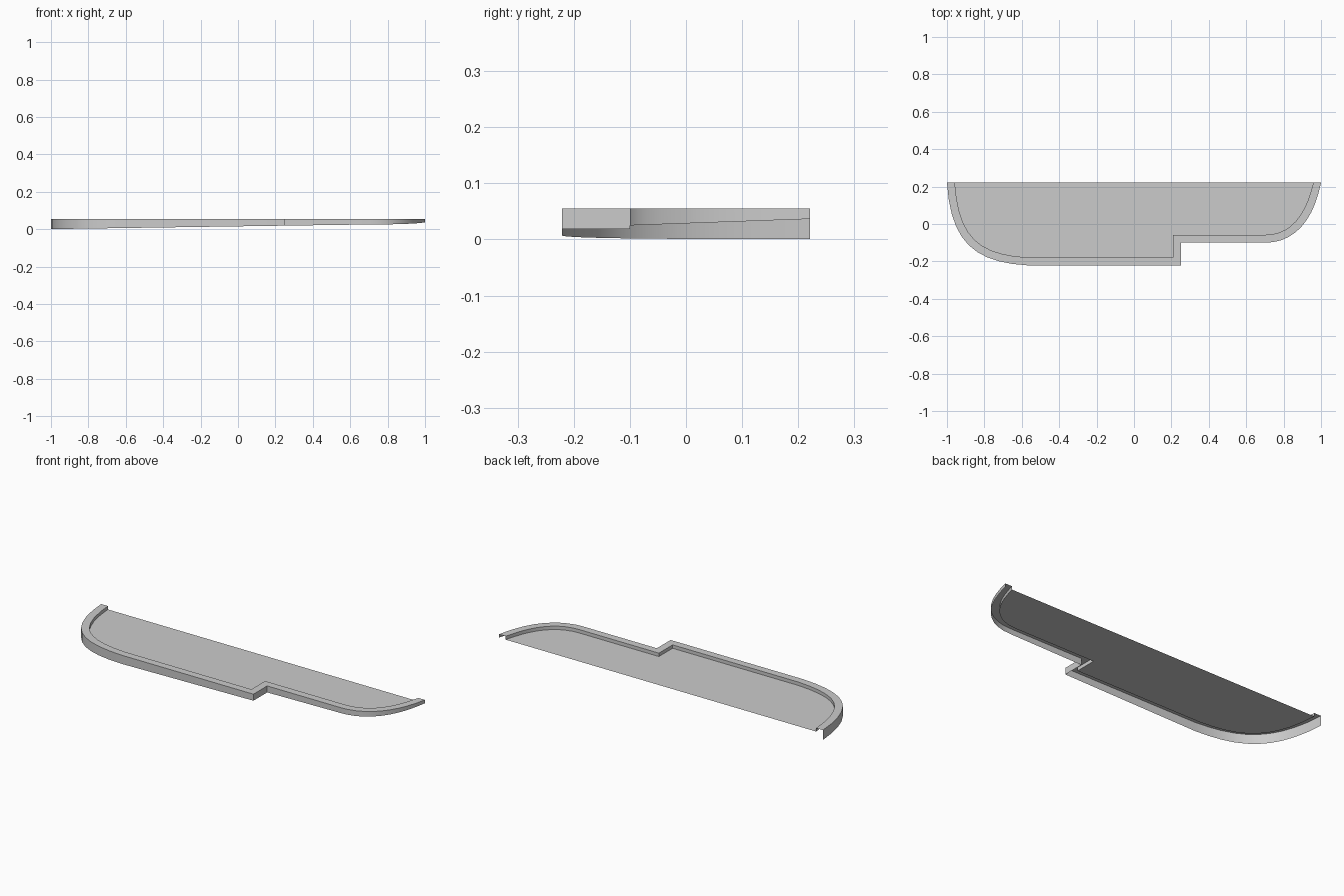
import bpy, bmesh, math
from mathutils import Vector

if "Cube" in bpy.data.objects:
    bpy.data.objects.remove(bpy.data.objects["Cube"], do_unlink=True)

TOP, FLOOR, RIM, BACK = 0.055, 0.036, 0.042, 0.221


def bezier(a, b, c, d, n=10):
    pts = [Vector(p) for p in (a, b, c, d)]
    return [pts[0] * (1 - t) ** 3 + pts[1] * 3 * t * (1 - t) ** 2
            + pts[2] * 3 * t * t * (1 - t) + pts[3] * t ** 3
            for t in (i / n for i in range(n + 1))]


def inset(path, dist):
    """Mitred offset to the left of an open path, ends kept on the back line."""
    out = []
    for i, p in enumerate(path):
        dirs = []
        if i > 0:
            dirs.append((p - path[i - 1]).normalized())
        if i < len(path) - 1:
            dirs.append((path[i + 1] - p).normalized())
        normals = [Vector((-d.y, d.x)) for d in dirs]
        m = (normals[0] + normals[-1]).normalized()
        out.append(p + m * dist / m.dot(normals[0]))
    for i in (0, -1):
        out[i].y = BACK
    return out


# Outline from the right back end round the front to the left back end
right_curve = bezier((-1, BACK), (-0.98, -0.1), (-0.85, -0.205), (-0.57, -0.221))
step = [Vector((0.25, -0.221)), Vector((0.25, -0.1))]
left_curve = bezier((0.7, -0.1), (0.86, -0.1), (0.96, 0.02), (1, BACK))
outer = right_curve + step + left_curve
inner = inset(outer, RIM)


# Lower edge of the skirt rises gently towards the left end
def lower(p):
    if p.x <= 0.25:
        return max(0, 0.0187 + (p.x - 0.25) * 0.0147)
    return 0.025 + (p.y + 0.1) / (BACK + 0.1) * 0.0115


material = bpy.data.materials.new("light_grey")
material.use_nodes = True
grey = (0.6, 0.6, 0.6, 1)
material.diffuse_color = grey
material.node_tree.nodes["Principled BSDF"].inputs["Base Color"].default_value = grey

# Thin shell: skirt, flat rim, inner lip and floor
bm = bmesh.new()
rows = [
    [bm.verts.new((p.x, p.y, lower(p))) for p in outer],
    [bm.verts.new((p.x, p.y, TOP)) for p in outer],
    [bm.verts.new((p.x, p.y, TOP)) for p in inner],
    [bm.verts.new((p.x, p.y, FLOOR)) for p in inner],
]
for low, high in zip(rows, rows[1:]):
    for i in range(len(low) - 1):
        bm.faces.new((low[i], low[i + 1], high[i + 1], high[i]))
bm.faces.new(rows[-1])

mesh = bpy.data.meshes.new("rimmed_ledge")
bm.to_mesh(mesh)
bm.free()
mesh.materials.append(material)
ledge = bpy.data.objects.new("rimmed_ledge", mesh)
bpy.context.collection.objects.link(ledge)
bpy.context.view_layer.objects.active = ledge
ledge.select_set(True)
bpy.ops.object.shade_smooth_by_angle(angle=math.radians(30))
